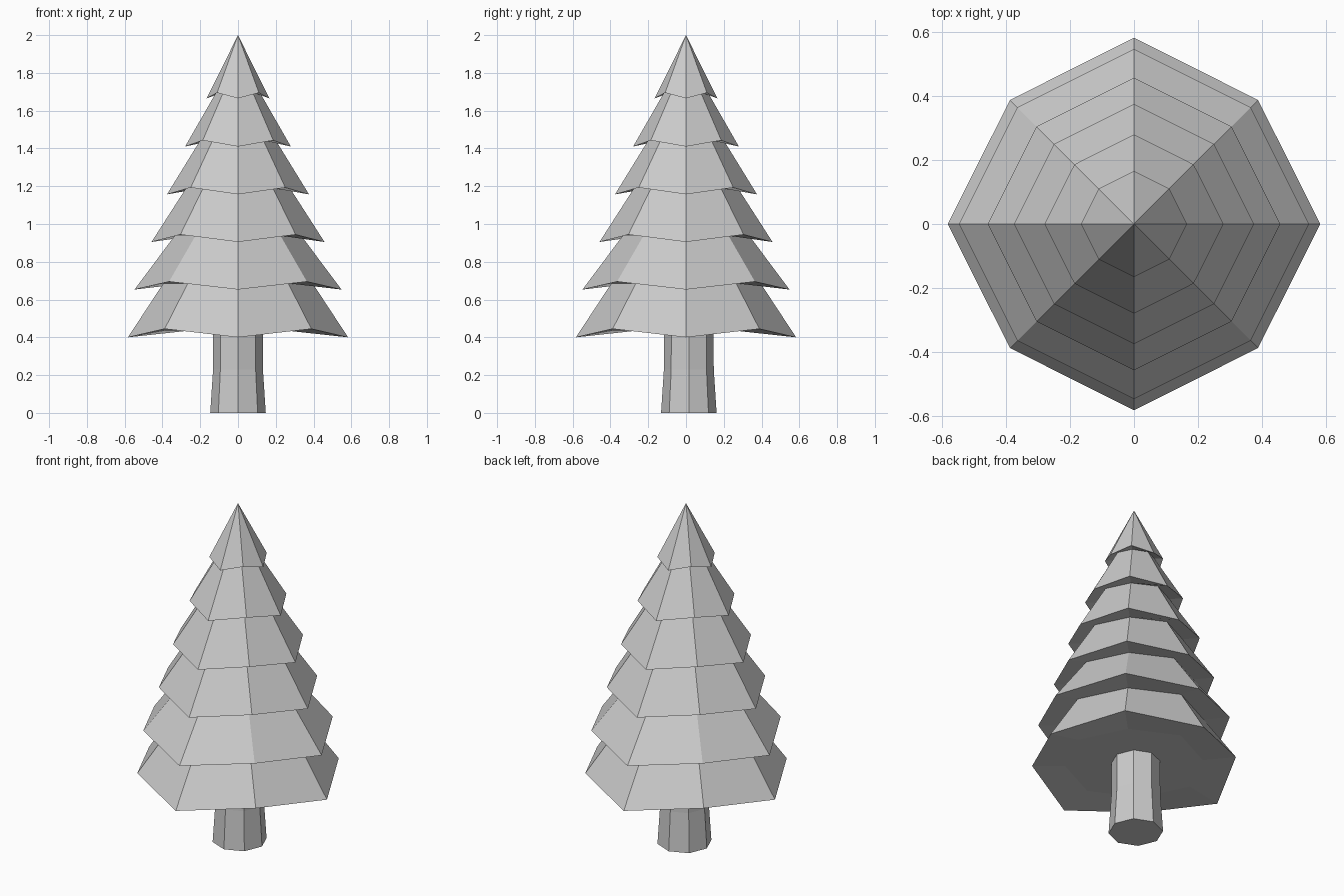
import bpy, bmesh, math

if "Cube" in bpy.data.objects:
    bpy.data.objects.remove(bpy.data.objects["Cube"])


def ring(bm, r, z, diag_ratio=1.0, diag_lift=0.0, cy=0.0):
    """Eight-sided ring; every second corner may be pulled in and raised."""
    vs = []
    for i in range(8):
        a = i * math.pi / 4
        rr = r * diag_ratio if i % 2 else r
        zz = z + diag_lift if i % 2 else z
        vs.append(bm.verts.new((rr * math.cos(a), cy + rr * math.sin(a), zz)))
    return vs


def bridge(bm, a, b):
    for i in range(8):
        j = (i + 1) % 8
        bm.faces.new((a[i], a[j], b[j], b[i]))


def finish(bm, name):
    bmesh.ops.recalc_face_normals(bm, faces=bm.faces)
    mesh = bpy.data.meshes.new(name)
    bm.to_mesh(mesh)
    bm.free()
    bpy.context.collection.objects.link(bpy.data.objects.new(name, mesh))


# Foliage: rim radius, rim height, radius where the tier meets the next one
tiers = [
    (0.583, 0.40, 0.395),
    (0.548, 0.653, 0.335),
    (0.458, 0.905, 0.275),
    (0.376, 1.157, 0.20),
    (0.28, 1.41, 0.115),
    (0.166, 1.665, 0.0),
]
bm = bmesh.new()
inner = ring(bm, 0.39, 0.435, 0.95)
bm.faces.new(inner)
for i, (r, z, r_top) in enumerate(tiers):
    rim = ring(bm, r, z, 0.942, 0.045 - 0.003 * i)
    bridge(bm, inner, rim)
    if r_top:
        inner = ring(bm, r_top, tiers[i + 1][1] + 0.033, 0.95)
        bridge(bm, rim, inner)
    else:
        tip = bm.verts.new((0, 0, 2.0))
        for k in range(8):
            bm.faces.new((rim[k], rim[(k + 1) % 8], tip))
finish(bm, "foliage")

# Trunk: slightly flared foot, set a little towards the back
bm = bmesh.new()
rings = [ring(bm, r, z, cy=0.015) for r, z in ((0.147, 0), (0.132, 0.23), (0.131, 0.45))]
bm.faces.new(rings[0])
bm.faces.new(rings[-1])
for a, b in zip(rings, rings[1:]):
    bridge(bm, a, b)
finish(bm, "trunk")
